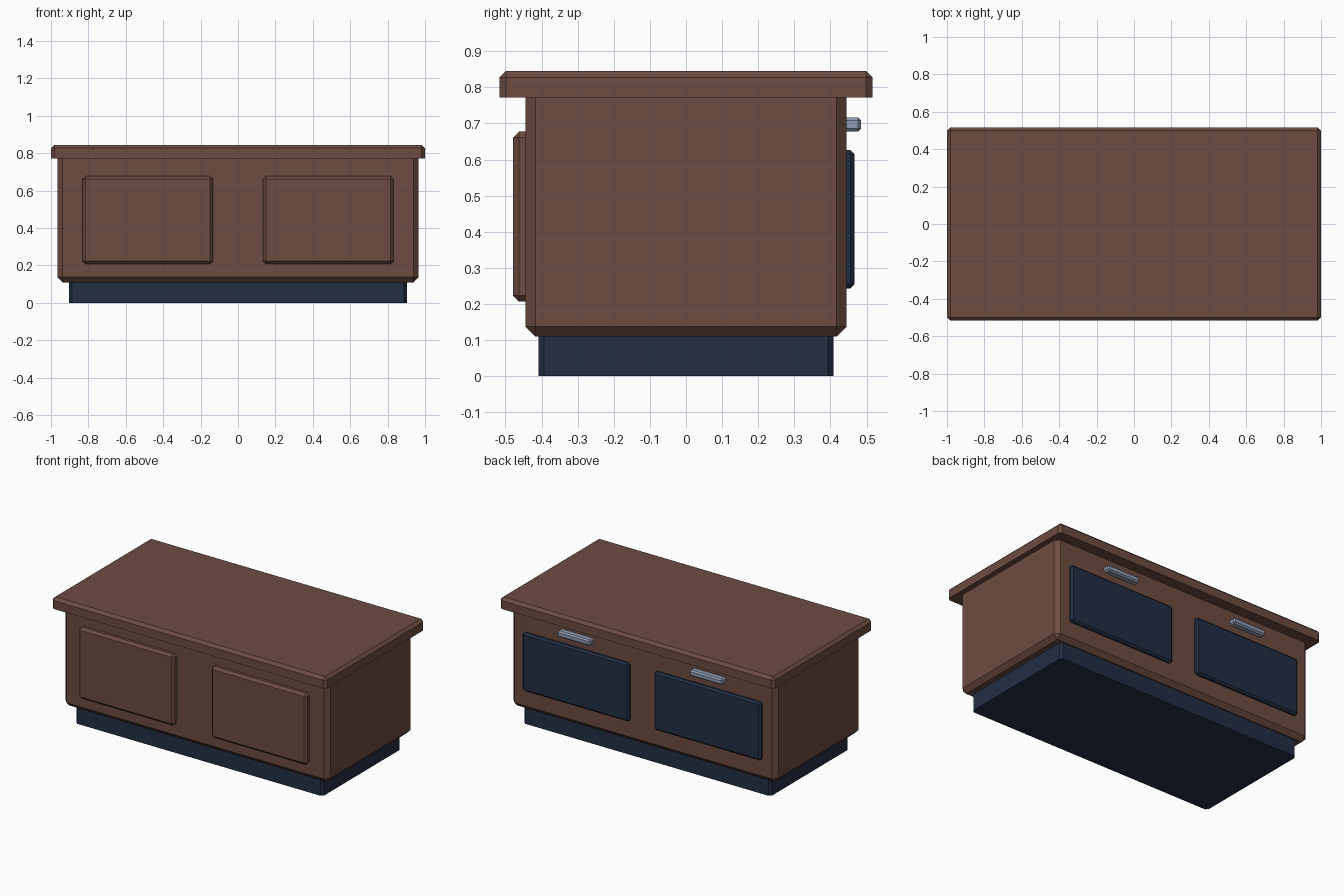
import bpy, bmesh

if "Cube" in bpy.data.objects:
    bpy.data.objects.remove(bpy.data.objects["Cube"])


def material(name, rgb):
    lin = [((c / 255 + 0.055) / 1.055) ** 2.4 for c in rgb]
    m = bpy.data.materials.new(name)
    m.diffuse_color = (*lin, 1)
    m.use_nodes = True
    m.node_tree.nodes["Principled BSDF"].inputs["Base Color"].default_value = m.diffuse_color
    return m


brown = material("brown wood", (109, 76, 65))
navy = material("dark navy", (34, 46, 68))
steel = material("blue grey metal", (143, 155, 179))


def box(name, lo, hi, mat, chamfer, rule=lambda a, b: True):
    """Box from corner to corner, chamfering the edges accepted by the rule."""
    bm = bmesh.new()
    bmesh.ops.create_cube(bm, size=1)
    for v in bm.verts:
        for i in range(3):
            v.co[i] = lo[i] if v.co[i] < 0 else hi[i]
    edges = [e for e in bm.edges if rule(e.verts[0].co.z, e.verts[1].co.z)]
    bmesh.ops.bevel(bm, geom=edges, offset=chamfer, segments=1,
                    affect='EDGES', profile=0.5)
    bmesh.ops.recalc_face_normals(bm, faces=bm.faces)
    me = bpy.data.meshes.new(name)
    bm.to_mesh(me)
    bm.free()
    me.materials.append(mat)
    ob = bpy.data.objects.new(name, me)
    bpy.context.collection.objects.link(ob)
    return ob


# Plinth: only upright edges chamfered
box("plinth", (-0.903, -0.409, 0), (0.903, 0.409, 0.125), navy, 0.016,
    lambda a, b: abs(a - b) > 0.01)

# Cabinet body, its top tucked into the worktop
box("cabinet_body", (-0.965, -0.445, 0.11), (0.965, 0.445, 0.81), brown, 0.028)

# Worktop: every edge chamfered except around the underside
box("worktop", (-1, -0.517, 0.772), (1, 0.517, 0.845), brown, 0.018,
    lambda a, b: max(a, b) > 0.8)

# Paired front panels, back panels and handles
for side, s in (("left", -1), ("right", 1)):
    def pair(name, x0, x1, y0, y1, z0, z1, mat, chamfer):
        xs = sorted((s * x0, s * x1))
        box(f"{name}_{side}", (xs[0], y0, z0), (xs[1], y1, z1), mat, chamfer)

    pair("front_panel", 0.134, 0.832, -0.479, -0.42, 0.207, 0.677, brown, 0.016)
    pair("back_panel", 0.092, 0.868, 0.42, 0.467, 0.243, 0.627, navy, 0.012)
    pair("back_handle", 0.362, 0.602, 0.43, 0.485, 0.677, 0.717, steel, 0.009)
